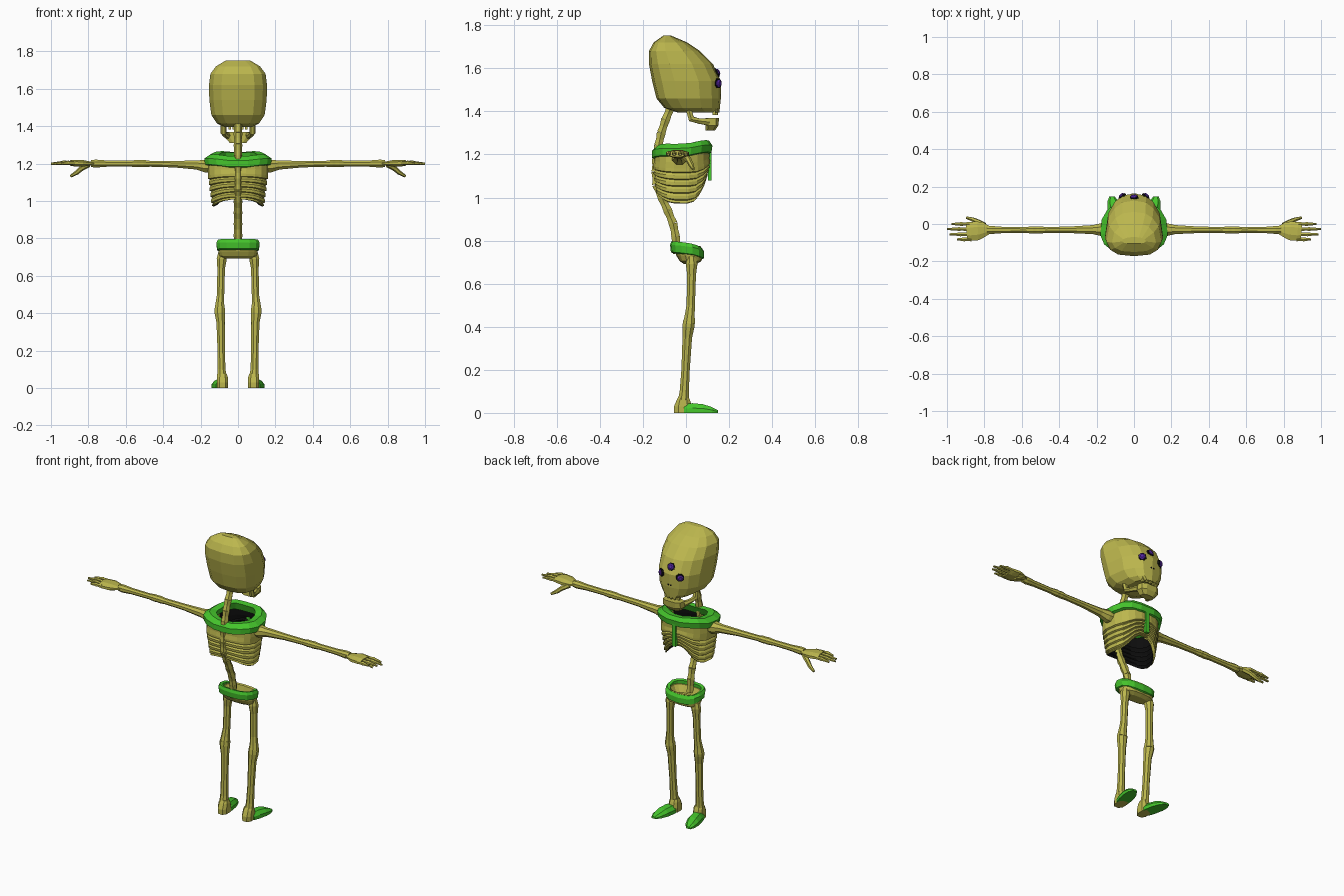
import bpy, bmesh, math
from mathutils import Vector


def material(name, rgb):
    m = bpy.data.materials.new(name)
    m.diffuse_color = (*rgb, 1)
    return m


BONE = material("bone yellow", (0.50, 0.47, 0.075))
GREEN = material("bright green", (0.06, 0.56, 0.025))
PURPLE = material("eye purple", (0.09, 0.02, 0.36))
BLACK = material("hollow black", (0.004, 0.004, 0.004))


def loft(name, rings, mats, caps=True, closed=False, mirror=False, thick=0):
    """Skin a list of equal-length point rings."""
    bm = bmesh.new()
    vs = [[bm.verts.new(p) for p in r] for r in rings]
    n = len(vs[0])
    pairs = list(zip(vs, vs[1:])) + ([(vs[-1], vs[0])] if closed else [])
    for a, b in pairs:
        for i in range(n):
            j = (i + 1) % n
            bm.faces.new((a[i], a[j], b[j], b[i]))
    if caps and not closed:
        bm.faces.new(vs[0][::-1])
        bm.faces.new(vs[-1])
    bmesh.ops.recalc_face_normals(bm, faces=bm.faces)
    me = bpy.data.meshes.new(name)
    bm.to_mesh(me)
    bm.free()
    ob = bpy.data.objects.new(name, me)
    bpy.context.collection.objects.link(ob)
    for m in mats:
        me.materials.append(m)
    if thick:
        s = ob.modifiers.new("wall", 'SOLIDIFY')
        s.thickness, s.offset = thick, -1
        s.material_offset = len(mats) - 1
    if mirror:
        ob.modifiers.new("mirror", 'MIRROR').use_bisect_axis[0] = False
    return ob


def tube(name, path, mats=(BONE,), sides=8, mirror=False, squash=1.0):
    """Bone along (x, y, z, radius) points."""
    pts = [Vector(p[:3]) for p in path]
    rings = []
    for i, p in enumerate(pts):
        t = (pts[min(i + 1, len(pts) - 1)] - pts[max(i - 1, 0)]).normalized()
        ref = Vector((0, 1, 0)) if abs(t.y) < 0.8 else Vector((0, 0, 1))
        u = (ref - t * ref.dot(t)).normalized()
        v = t.cross(u)
        r = path[i][3]
        rings.append([p + u * r * math.cos(a) + v * r * squash * math.sin(a)
                      for a in (math.tau * (k + .5) / sides for k in range(sides))])
    return loft(name, rings, mats, mirror=mirror)


def oval(z, y0, y1, w, n=12, power=0.75, taper=0.0, zf=None):
    """Rounded-square ring; taper narrows the +y side, zf warps height."""
    out = []
    for k in range(n):
        a = math.tau * (k + .5) / n
        c, s = math.cos(a), math.sin(a)
        sx = math.copysign(abs(c) ** power, c)
        sy = math.copysign(abs(s) ** power, s)
        x = w * sx * (1 - taper * max(0, sy))
        out.append((x, (y0 + y1) / 2 + (y1 - y0) / 2 * sy, z + (zf(c, s) if zf else 0)))
    return out


# Skull with a back-sloping crown
skull = loft("skull", [oval(z, a, b, w, 14, 0.7, 0.3) for z, a, b, w in (
    (1.395, -0.04, 0.155, 0.075), (1.415, -0.10, 0.157, 0.115),
    (1.46, -0.137, 0.162, 0.145), (1.54, -0.157, 0.163, 0.156),
    (1.62, -0.172, 0.125, 0.158), (1.68, -0.172, 0.065, 0.150),
    (1.72, -0.150, 0.005, 0.120), (1.752, -0.105, -0.07, 0.065))], [BONE])
bpy.context.view_layer.update()


# Face details laid on the skull surface
def face_disc(name, x, z, r, depth, mat):
    hit, loc, nor, _ = skull.ray_cast((x, 1, z), (0, -1, 0))
    tube(name, [(*(loc + nor * d), r * k) for d, k in
                ((-0.01, 1), (depth * .5, 1), (depth, .55))], (mat,), 8)


for label, x, z in (("left", -0.065, 1.53), ("right", 0.065, 1.53), ("middle", 0, 1.58)):
    face_disc(label + "_eye_socket", x, z, 0.024, 0.003, BLACK)
    face_disc(label + "_eye", x, z, 0.018, 0.012, PURPLE)
for x in (-0.009, 0.009):
    face_disc("nostril", x, 1.475, 0.006, 0.002, BLACK)

# Upper teeth and hinged jaw
for i in range(-2, 3):
    tube("upper_tooth", [(i * 0.022, 0.142 - 0.003 * i * i, z, r)
                         for z, r in ((1.41, .012), (1.383, .009))], sides=4)
tube("jaw_branch", [(0.078, 0.012, 1.41, 0.015), (0.078, 0.025, 1.365, 0.016),
                    (0.07, 0.06, 1.355, 0.014), (0.055, 0.105, 1.35, 0.018)],
     sides=6, mirror=True)
loft("chin", [oval(z, 0.09, b, w, 8, 0.6, 0.2) for z, b, w in (
    (1.31, 0.135, 0.045), (1.335, 0.152, 0.07), (1.37, 0.155, 0.068))], [BONE])

# Spine: a waisted ring per vertebra from skull to pelvis
spine = [Vector((0, y, z)) for y, z in (
    (-0.07, 1.42), (-0.095, 1.36), (-0.115, 1.30), (-0.128, 1.24), (-0.138, 1.18),
    (-0.14, 1.12), (-0.137, 1.06), (-0.112, 1.00), (-0.085, 0.94), (-0.06, 0.88),
    (-0.048, 0.82), (-0.04, 0.74))]
for a, b in zip(spine, spine[1:]):
    tube("vertebra", [(*a.lerp(b, t), r) for t, r in
                      ((0.0, .024), (0.5, .020), (1.0, .023))], sides=6)


# Ribcage: stepped shell, open below, arched up at the front
def rib_row(t, w, bulge):
    def drop(c, s):
        low = 0.035 * max(0, -s) ** 2 + 0.10 * max(0, s) ** 3
        return t * low
    return oval(1.21 - 0.235 * t, -0.15 + 0.02 * t * t - bulge,
                0.11 - 0.025 * t * t + bulge, w + bulge, 20, 0.72, 0.2, drop)


rows = [rib_row(0, 0.160, 0), rib_row(0.2, 0.163, 0)]
for i in range(5):
    t = 0.32 + 0.136 * i
    w = 0.155 - 0.004 * i
    rows += [rib_row(t, w, 0.006), rib_row(t + 0.07, w, 0.006), rib_row(t + 0.09, w, -0.004)]
rows.append(rib_row(1, 0.142, 0))
loft("ribcage", rows, [BONE, BLACK], caps=False, thick=0.008)


# Green collar with raised shoulders, and breast strap
def collar_wave(c, s):
    return 0.008 * math.sin(2 * math.atan2(s, c)) ** 2 + 0.012 * s


loft("collar", [oval(z, a, b, w, 16, 0.75, 0.15, collar_wave) for z, a, b, w in (
    (1.19, -0.148, 0.108, 0.160), (1.195, -0.16, 0.120, 0.178), (1.228, -0.16, 0.125, 0.183),
    (1.25, -0.135, 0.11, 0.150), (1.245, -0.105, 0.075, 0.110), (1.20, -0.125, 0.09, 0.130))],
     [GREEN], closed=True)
loft("breast_strap", [oval(z, 0.098, 0.123, 0.017, 4, 1)
                      for z in (1.08, 1.22)], [GREEN])

# Pelvis bowl with green waistband
loft("pelvis", [oval(z, a, b, w, 14) for z, a, b, w in (
    (0.692, -0.01, 0.05, 0.075), (0.705, -0.03, 0.072, 0.10), (0.73, -0.045, 0.078, 0.107),
    (0.775, -0.06, 0.068, 0.103), (0.77, -0.05, 0.058, 0.092), (0.73, -0.03, 0.05, 0.07))], [BONE])


def belt_wave(c, s):
    return -0.014 * s + 0.008 * c * c


loft("waistband", [oval(z, a, b, w, 14, zf=belt_wave) for z, a, b, w in (
    (0.725, -0.055, 0.07, 0.100), (0.732, -0.070, 0.083, 0.114), (0.765, -0.074, 0.083, 0.118),
    (0.782, -0.068, 0.072, 0.110), (0.778, -0.052, 0.058, 0.094))], [GREEN], closed=True)

# Legs
tube("thigh_bone", [(.085, .025, .725, .022), (.087, .026, .69, .029), (.09, .026, .64, .022),
                    (.093, .022, .50, .021), (.097, .017, .45, .025), (.098, .014, .415, .031)],
     mirror=True)
tube("shin_bone", [(.098, .014, .425, .030), (.097, .011, .40, .030), (.093, .006, .35, .024),
                   (.09, -.002, .20, .021), (.088, -.008, .10, .023), (.087, -.012, .06, .027)],
     mirror=True)
loft("heel", [oval(z, a, b, w, 8) for z, a, b, w in (
    (0, -.058, .03, .031), (.03, -.058, .03, .032), (.06, -.045, .02, .030),
    (.077, -.035, .012, .024))], [BONE], mirror=True).location.x = 0
for ob in [bpy.data.objects["heel"]]:
    for v in ob.data.vertices:
        v.co.x += 0.083

# Green toe caps, turned outward
toe = []
for y, w, h in ((-.01, .030, .04), (.03, .037, .045), (.08, .038, .040),
                (.12, .030, .027), (.148, .014, .012)):
    cx = 0.088 + 0.20 * max(0, y)
    toe.append([(cx + w * a, y, h * b) for a, b in
                ((-1, 0), (-1, .5), (-.55, 1), (.55, 1), (1, .5), (1, 0))])
loft("toe_cap", toe, [GREEN], mirror=True)

# Arms
tube("upper_arm", [(.13, -.03, 1.19, .042), (.175, -.03, 1.187, .037), (.22, -.03, 1.192, .026),
                   (.34, -.031, 1.197, .019), (.47, -.032, 1.199, .017), (.505, -.032, 1.2, .021),
                   (.525, -.032, 1.2, .019)], mirror=True)
tube("forearm", [(.515, -.032, 1.2, .019), (.54, -.032, 1.2, .021), (.58, -.032, 1.2, .017),
                 (.70, -.032, 1.2, .018), (.76, -.032, 1.2, .023), (.785, -.032, 1.2, .020)],
     mirror=True)

# Hands
tube("palm", [(.77, -.032, 1.2, .022), (.80, -.032, 1.2, .040), (.835, -.036, 1.202, .055),
              (.875, -.040, 1.203, .054), (.895, -.042, 1.203, .046)], squash=0.35, mirror=True)
for i, (y, end) in enumerate(((0.0, .975), (-.027, 1.0), (-.055, .985), (-.082, .945))):
    mid = (.87 + end) / 2
    tube(f"finger_{i + 1}", [(.87, y, 1.203, .012), (mid - .01, y, 1.204, .010),
                             (mid, y, 1.204, .0125), (mid + .01, y, 1.203, .010),
                             (end, y, 1.199, .006)], sides=6, mirror=True)
tube("thumb", [(.80, -.008, 1.195, .016), (.835, .012, 1.175, .014), (.862, .024, 1.152, .012),
               (.895, .034, 1.132, .007)], sides=6, mirror=True)
